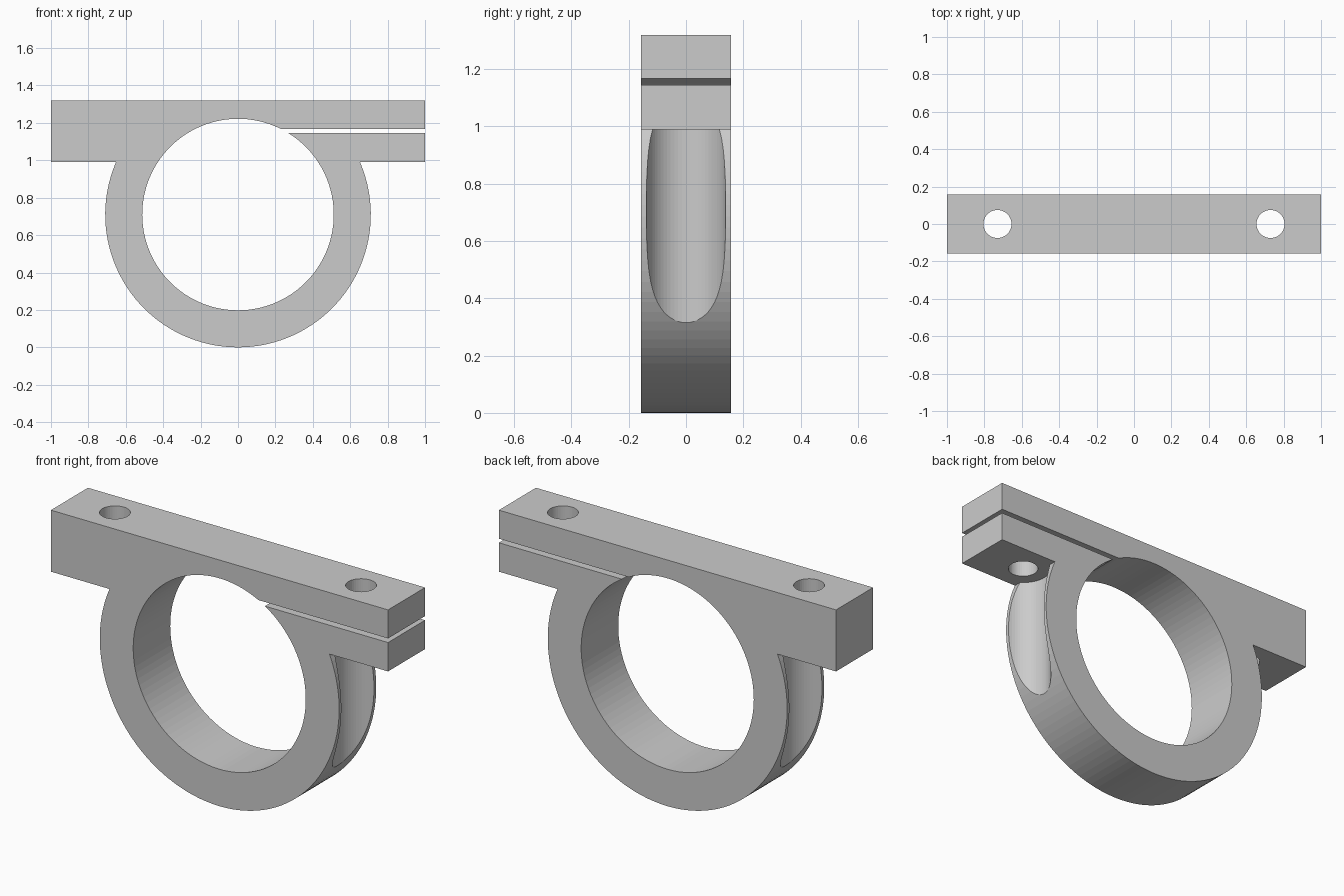
import bpy, bmesh
from math import sin, cos, asin, pi, tau

if "Cube" in bpy.data.objects:
    bpy.data.objects.remove(bpy.data.objects["Cube"])

CZ, R_OUT, R_IN = 0.71, 0.71, 0.512      # ring centre height and radii
BAR_LO, BAR_HI, HALF_Y = 0.99, 1.32, 0.157
SLOT_LO, SLOT_HI = 1.145, 1.167
HOLE_X = 0.73


def arc(r, a0, a1, n):
    return [(r * cos(a0 + (a1 - a0) * i / n), CZ + r * sin(a0 + (a1 - a0) * i / n))
            for i in range(n + 1)]


def new_object(name, bm):
    bmesh.ops.recalc_face_normals(bm, faces=bm.faces)
    mesh = bpy.data.meshes.new(name)
    bm.to_mesh(mesh)
    bm.free()
    obj = bpy.data.objects.new(name, mesh)
    bpy.context.collection.objects.link(obj)
    return obj


def extrude(name, points, vec):
    bm = bmesh.new()
    face = bm.faces.new([bm.verts.new(p) for p in points])
    new = bmesh.ops.extrude_face_region(bm, geom=[face], use_keep_orig=True)["geom"]
    bmesh.ops.translate(bm, vec=vec, verts=[v for v in new if isinstance(v, bmesh.types.BMVert)])
    return new_object(name, bm)


def vertical_cutter(name, x, r, z0, z1, n):
    pts = [(x + r * cos(tau * i / n), r * sin(tau * i / n), z0) for i in range(n)]
    return extrude(name, pts, (0, 0, z1 - z0))


# Split clamp outline: ring, top bar and slot as one C-shaped profile
a_out = asin((BAR_LO - CZ) / R_OUT)
a_hi = asin((SLOT_HI - CZ) / R_IN)
a_lo = asin((SLOT_LO - CZ) / R_IN)
profile = arc(R_OUT, a_out, -pi - a_out, 72)
profile += [(-1, BAR_LO), (-1, BAR_HI), (1, BAR_HI), (1, SLOT_HI)]
profile += arc(R_IN, a_hi, a_lo + tau, 100)
profile += [(1, SLOT_LO), (1, BAR_LO)]
clamp = extrude("split_ring_clamp", [(x, -HALF_Y, z) for x, z in profile], (0, 2 * HALF_Y, 0))

# Bolt holes through the bar and tool-clearance grooves in the ring below
cutters = []
for side in (-1, 1):
    cutters.append(vertical_cutter("clearance_cutter", side * HOLE_X, 0.14, 0.1, BAR_LO, 64))
    cutters.append(vertical_cutter("bolt_hole_cutter", side * HOLE_X, 0.075, 0.9, 1.5, 40))

bpy.context.view_layer.objects.active = clamp
for cutter in cutters:
    cutter.hide_render = True
    mod = clamp.modifiers.new(cutter.name, 'BOOLEAN')
    mod.operation = 'DIFFERENCE'
    mod.solver = 'EXACT'
    mod.object = cutter
    bpy.ops.object.modifier_apply(modifier=mod.name)
for cutter in cutters:
    bpy.data.objects.remove(cutter)
